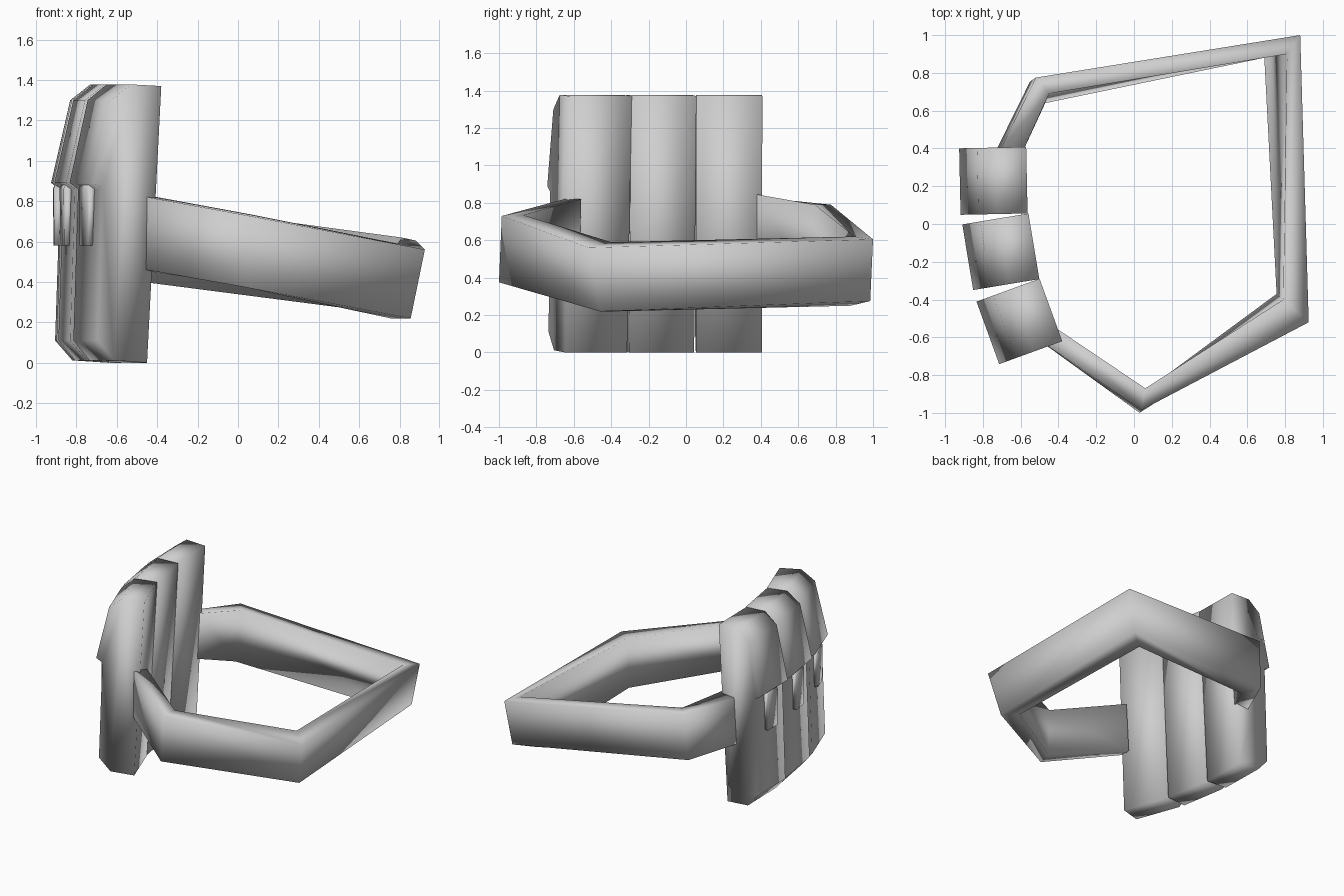
import bpy, bmesh, math
from mathutils import Vector

cube = bpy.data.objects.get("Cube")
if cube:
    bpy.data.objects.remove(cube, do_unlink=True)

grey = bpy.data.materials.new("light_grey")
grey.use_nodes = True
COLOUR = (0.62, 0.62, 0.62, 1)
grey.diffuse_color = COLOUR
grey.node_tree.nodes["Principled BSDF"].inputs["Base Color"].default_value = COLOUR


def loft(name, rings):
    """Skin a list of equal-sized point rings and cap both ends."""
    bm = bmesh.new()
    rows = [[bm.verts.new(p) for p in ring] for ring in rings]
    n = len(rows[0])
    for a, b in zip(rows, rows[1:]):
        for i in range(n):
            j = (i + 1) % n
            bm.faces.new((a[i], a[j], b[j], b[i]))
    bm.faces.new(rows[0])
    bm.faces.new(rows[-1])
    bmesh.ops.recalc_face_normals(bm, faces=bm.faces)
    for f in bm.faces:
        f.smooth = True
    mesh = bpy.data.meshes.new(name)
    bm.to_mesh(mesh)
    bm.free()
    mesh.materials.append(grey)
    obj = bpy.data.objects.new(name, mesh)
    bpy.context.collection.objects.link(obj)
    return obj


# Belt: one four-cornered section per bend
# (outer top, inner top, inner bottom, outer bottom)
belt_sections = [
    [(-0.71, 0.39, 0.83), (-0.59, 0.38, 0.845), (-0.62, 0.38, 0.48), (-0.73, 0.39, 0.47)],
    [(-0.52, 0.775, 0.79), (-0.45, 0.69, 0.79), (-0.47, 0.64, 0.40), (-0.55, 0.755, 0.43)],
    [(0.88, 1.0, 0.605), (0.81, 0.90, 0.62), (0.69, 0.88, 0.25), (0.82, 0.985, 0.275)],
    [(0.925, -0.52, 0.56), (0.79, -0.40, 0.59), (0.755, -0.37, 0.22), (0.855, -0.46, 0.22)],
    [(0.04, -0.985, 0.73), (0.06, -0.87, 0.735), (0.05, -0.89, 0.38), (0.03, -1.0, 0.375)],
    [(-0.45, -0.65, 0.82), (-0.40, -0.56, 0.82), (-0.43, -0.57, 0.45), (-0.455, -0.65, 0.46)],
]
loft("belt", belt_sections)

# Pouch side profile: (distance outward from the belt side, height)
pouch_profile = [(0, 1.37), (0.16, 1.378), (0.26, 1.30), (0.355, 0.89), (0.31, 0.86),
                 (0.335, 0.11), (0.25, 0.012), (0.075, 0.0)]
# Closing tab profile, hanging from under the flap
tab_profile = [(0.30, 0.89), (0.335, 0.895), (0.348, 0.86), (0.345, 0.58), (0.31, 0.58)]


def extrude_profile(name, profile, origin, angle, width):
    """Extrude a side profile sideways, facing outward at the given angle."""
    out = Vector((math.cos(angle), math.sin(angle), 0))
    side = Vector((-out.y, out.x, 0))
    base = Vector((*origin, 0))
    rings = [[base + out * u + side * s * width / 2 + Vector((0, 0, z)) for u, z in profile]
             for s in (-1, 1)]
    return loft(name, rings)


# Three pouches fanned around the belt
pouches = [("back", (-0.567, 0.232), 181.2), ("middle", (-0.53, -0.118), 189.4),
           ("front", (-0.44, -0.455), 200.0)]
for label, origin, degrees in pouches:
    angle = math.radians(degrees)
    extrude_profile(label + "_pouch", pouch_profile, origin, angle, 0.352)
    extrude_profile(label + "_pouch_tab", tab_profile, origin, angle, 0.12)
